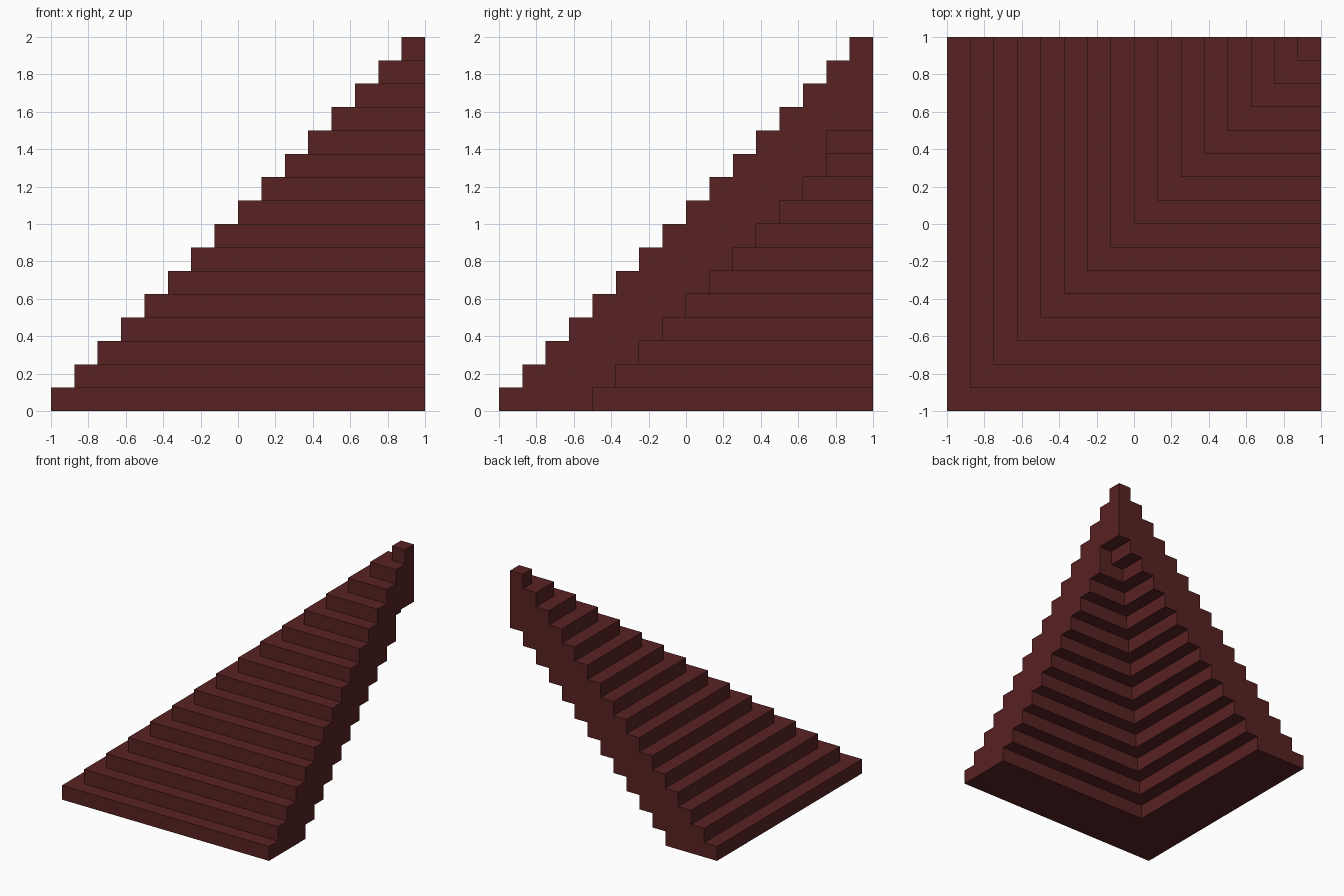
import bpy
import bmesh

old = bpy.data.objects.get("Cube")
if old:
    bpy.data.objects.remove(old, do_unlink=True)

H = 0.125  # rise and run of one step

mat = bpy.data.materials.new("dark red")
mat.use_nodes = True
colour = (0.098, 0.016, 0.016, 1.0)
mat.diffuse_color = colour
mat.node_tree.nodes["Principled BSDF"].inputs["Base Color"].default_value = colour

# Front-left corner (x, y) of each level; every level reaches back to (1, 1)
outer = [(-1 + H * k, -1 + H * k) for k in range(16)]
inner = [(-0.5 + H * k, min(-0.5 + H * k, 0.75)) for k in range(12)]

bm = bmesh.new()


def face(points, flip=False):
    if flip:
        points = points[::-1]
    return bm.faces.new([bm.verts.new(p) for p in points])


def flat(x0, x1, y0, y1, z, flip):
    """Level rectangle facing up, or down when flipped; empty ones are skipped."""
    if x1 - x0 > 1e-5 and y1 - y0 > 1e-5:
        face([(x0, y0, z), (x1, y0, z), (x1, y1, z), (x0, y1, z)], flip)


def tread(a, b, z, flip):
    """L-shaped tread between two successive corners."""
    flat(a[0], 1, a[1], b[1], z, flip)
    flat(a[0], b[0], b[1], 1, z, flip)


def corner_stair(levels, flip):
    """Risers and treads of a stair that climbs towards the (1, 1) corner."""
    for k, (x, y) in enumerate(levels):
        z0, z1 = k * H, (k + 1) * H
        face([(x, y, z0), (1, y, z0), (1, y, z1), (x, y, z1)], flip)
        face([(x, 1, z0), (x, y, z0), (x, y, z1), (x, 1, z1)], flip)
        following = levels[k + 1] if k + 1 < len(levels) else (1, 1)
        tread((x, y), following, z1, flip)


def profile(levels, axis):
    """Stepped outline, from the ground up to the corner edge."""
    pts = []
    for k, level in enumerate(levels):
        pts += [(level[axis], k * H), (level[axis], (k + 1) * H)]
    return pts + [(1, len(levels) * H)]


# Stepped top, stepped hollow underneath, and the flat base
corner_stair(outer, False)
corner_stair(inner, True)
tread(outer[0], inner[0], 0, True)

# Flat side walls
side = profile(outer, 1) + profile(inner, 1)[::-1]
face([(1, y, z) for y, z in side], True)
back = profile(outer, 0) + profile(inner, 0)[::-1]
face([(x, 1, z) for x, z in back])

# Weld the shell and merge each tread into one flat face
bmesh.ops.remove_doubles(bm, verts=bm.verts[:], dist=1e-4)
bmesh.ops.dissolve_limit(bm, angle_limit=0.01, verts=bm.verts[:], edges=bm.edges[:])

mesh = bpy.data.meshes.new("corner_stairs")
bm.to_mesh(mesh)
bm.free()
mesh.materials.append(mat)
stairs = bpy.data.objects.new("corner_stairs", mesh)
bpy.context.collection.objects.link(stairs)
